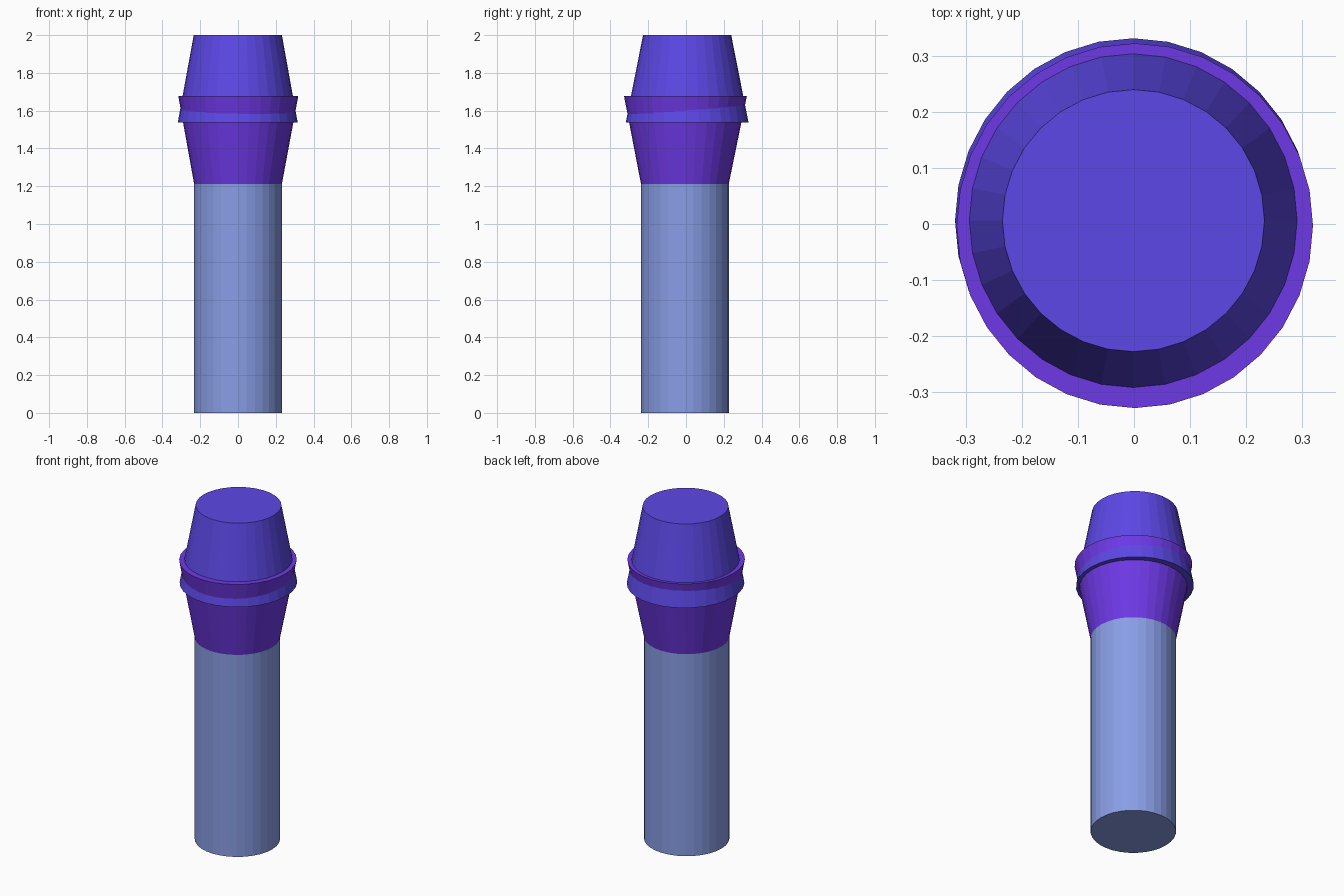
import bpy, bmesh
from math import cos, sin, tau

if "Cube" in bpy.data.objects:
    bpy.data.objects.remove(bpy.data.objects["Cube"])

SIDES = 32


def material(name, rgb):
    mat = bpy.data.materials.new(name)
    mat.diffuse_color = (*rgb, 1)
    mat.use_nodes = True
    mat.node_tree.nodes["Principled BSDF"].inputs["Base Color"].default_value = mat.diffuse_color
    return mat


def frustum(name, mat, low, high):
    """Closed, flat-shaded solid between two elliptical rings (x, y, z, rx, ry)."""
    bm = bmesh.new()
    rings = []
    for x, y, z, rx, ry in (low, high):
        rings.append([bm.verts.new((x + rx * cos(tau * i / SIDES),
                                    y + ry * sin(tau * i / SIDES), z))
                      for i in range(SIDES)])
    a, b = rings
    for i in range(SIDES):
        j = (i + 1) % SIDES
        bm.faces.new((a[i], a[j], b[j], b[i]))
    bm.faces.new(a[::-1])
    bm.faces.new(b)
    mesh = bpy.data.meshes.new(name)
    bm.to_mesh(mesh)
    bm.free()
    mesh.materials.append(mat)
    obj = bpy.data.objects.new(name, mesh)
    bpy.context.collection.objects.link(obj)
    return obj


R = 0.2325               # shaft and narrow cone ends
WX, WY = 0.3175, 0.325   # wide cone ends, slightly oval

# Straight shaft
frustum("shaft", material("pale_blue", (0.25, 0.34, 0.79)),
        (0, -0.006, 0, R, R), (0, -0.006, 1.213, R, R))

# Lower cone, flaring upward
frustum("lower_cone", material("purple", (0.155, 0.04, 0.79)),
        (0, -0.006, 1.213, R, R), (0.0015, -0.003, 1.677, WX, WY))

# Upper cone, flaring downward and overlapping the lower one
frustum("upper_cone", material("violet_blue", (0.107, 0.064, 0.79)),
        (-0.0015, 0.006, 1.537, WX, WY), (-0.001, 0.006, 2.0, R + 0.001, R + 0.001))
